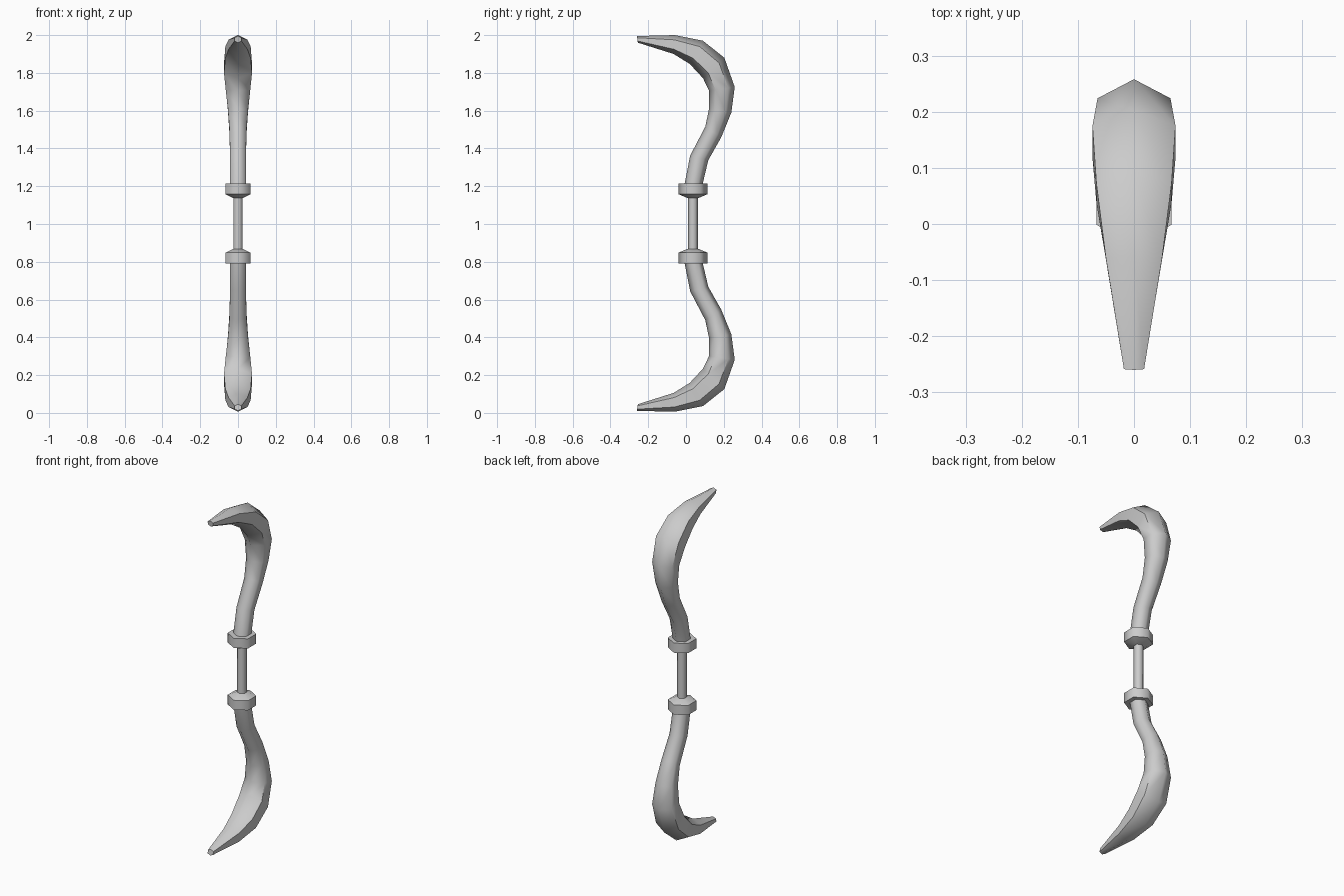
import bpy, bmesh, math
from mathutils import Vector

if "Cube" in bpy.data.objects:
    bpy.data.objects.remove(bpy.data.objects["Cube"])

MID = 1.003      # height of the mirror plane
AXIS_Y = 0.037   # grip axis


def loft(name, rings, mirror=True):
    """Hexagonal loft; ring = (inner y, inner z, outer y, outer z, half width)."""
    bm = bmesh.new()
    loops = []
    for iy, iz, oy, oz, w in rings:
        inner, outer = Vector((0, iy, iz - MID)), Vector((0, oy, oz - MID))
        c, d = (inner + outer) / 2, (outer - inner) / 2
        loop = []
        for k in range(6):
            a = k * math.pi / 3
            side = w / math.sin(math.pi / 3) * math.sin(a)
            loop.append(bm.verts.new(c + d * math.cos(a) + Vector((side, 0, 0))))
        loops.append(loop)
    for a, b in zip(loops, loops[1:]):
        for k in range(6):
            n = (k + 1) % 6
            bm.faces.new((a[k], a[n], b[n], b[k]))
    bm.faces.new(loops[0])
    bm.faces.new(loops[-1])
    bmesh.ops.recalc_face_normals(bm, faces=bm.faces)
    me = bpy.data.meshes.new(name)
    bm.to_mesh(me)
    bm.free()
    ob = bpy.data.objects.new(name, me)
    ob.location.z = MID
    bpy.context.collection.objects.link(ob)
    if mirror:
        m = ob.modifiers.new("mirror", 'MIRROR')
        m.use_axis = (False, False, True)
        m.use_mirror_merge = False
    bpy.ops.object.select_all(action='DESELECT')
    ob.select_set(True)
    bpy.context.view_layer.objects.active = ob
    bpy.ops.object.shade_smooth_by_angle(angle=math.radians(62))
    return ob


def level(r, z):
    """Level regular hexagon ring around the grip axis."""
    return (AXIS_Y - r, z, AXIS_Y + r, z, r * math.sin(math.pi / 3))


# Curved bow limbs, upper mirrored to lower
loft("bow_limbs", [
    (-0.012, 1.19, 0.083, 1.19, 0.042),
    (0.022, 1.362, 0.118, 1.338, 0.042),
    (0.102, 1.515, 0.187, 1.46, 0.045),
    (0.122, 1.61, 0.24, 1.59, 0.053),
    (0.122, 1.705, 0.258, 1.725, 0.065),
    (0.09, 1.772, 0.203, 1.88, 0.074),
    (0.02, 1.847, 0.09, 1.97, 0.067),
    (-0.065, 1.9, -0.06, 2.0, 0.050),
    (-0.255, 1.96, -0.26, 1.995, 0.018),
])

# Collars at the ends of the grip
loft("grip_collars", [
    level(0.030, 1.138), level(0.077, 1.158), level(0.077, 1.215)])

# Thin grip
loft("grip", [level(0.026, 0.84), level(0.026, 1.166)], mirror=False)
